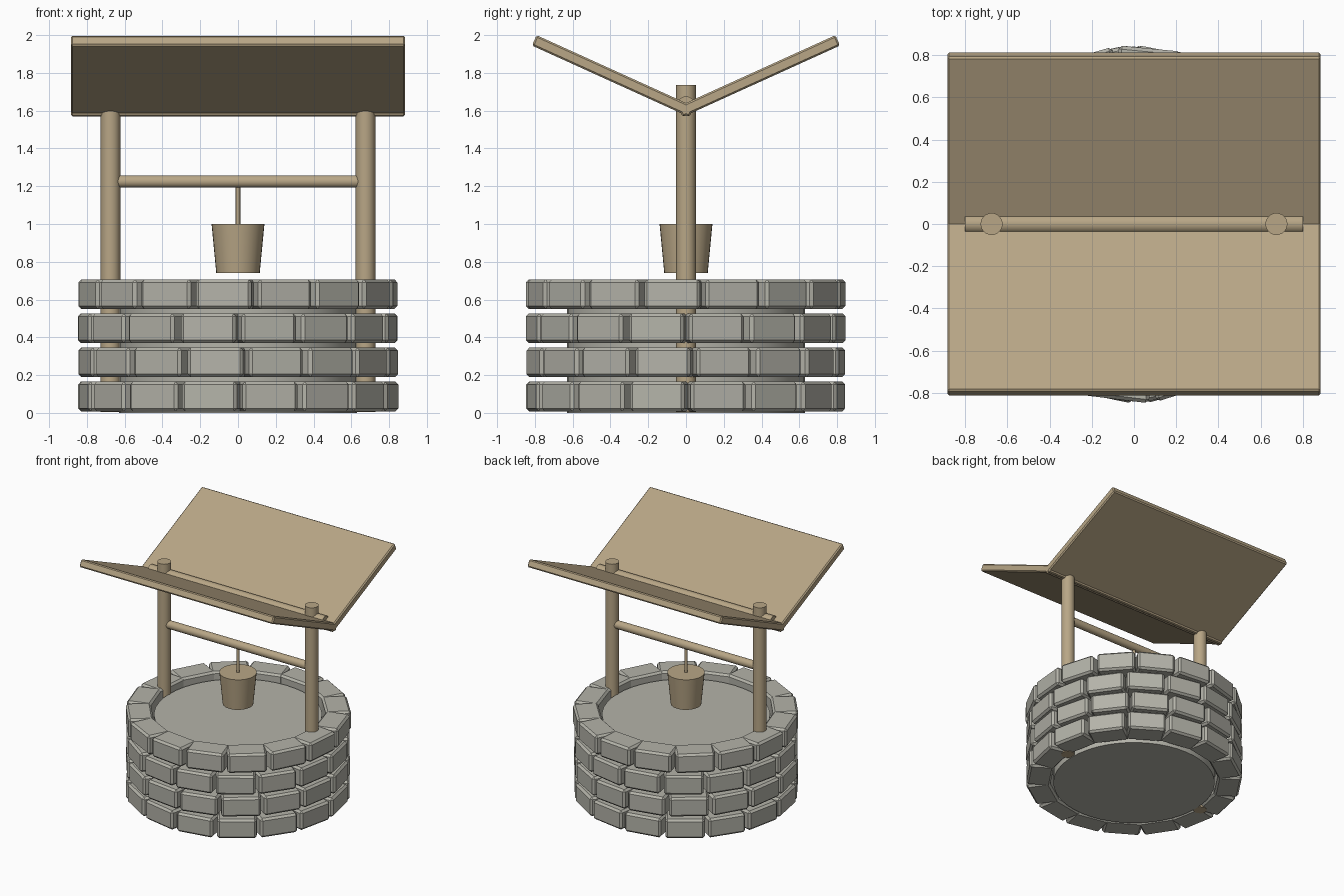
import bpy, bmesh, math, random
from mathutils import Matrix

if "Cube" in bpy.data.objects:
    bpy.data.objects.remove(bpy.data.objects["Cube"])

random.seed(4)


def make_material(name, rgb):
    m = bpy.data.materials.new(name)
    m.diffuse_color = (*rgb, 1)
    m.use_nodes = True
    m.node_tree.nodes["Principled BSDF"].inputs["Base Color"].default_value = m.diffuse_color
    return m


WOOD = make_material("tan wood", (0.479, 0.381, 0.238))
STONE = make_material("grey stone", (0.456, 0.451, 0.397))


def add_object(name, bm, mat, smooth=False):
    me = bpy.data.meshes.new(name)
    bm.to_mesh(me)
    bm.free()
    me.materials.append(mat)
    ob = bpy.data.objects.new(name, me)
    bpy.context.collection.objects.link(ob)
    if smooth:
        bpy.ops.object.select_all(action='DESELECT')
        ob.select_set(True)
        bpy.context.view_layer.objects.active = ob
        bpy.ops.object.shade_smooth_by_angle(angle=math.radians(40))
    return ob


def cone(name, mat, z0, z1, r0, r1, x=0, sides=32):
    """Upright round part from z0 to z1."""
    bm = bmesh.new()
    bmesh.ops.create_cone(bm, cap_ends=True, segments=sides, radius1=r0, radius2=r1,
                          depth=z1 - z0, matrix=Matrix.Translation((x, 0, (z0 + z1) / 2)))
    return add_object(name, bm, mat, True)


def bar(name, half_length, z, r):
    """Round bar lying along x."""
    bm = bmesh.new()
    bmesh.ops.create_cone(bm, cap_ends=True, segments=24, radius1=r, radius2=r,
                          depth=2 * half_length,
                          matrix=Matrix.Translation((0, 0, z)) @ Matrix.Rotation(math.pi / 2, 4, 'Y'))
    return add_object(name, bm, WOOD, True)


def add_box(bm, matrix, size, bevel):
    """Chamfered box merged into bm."""
    part = bmesh.new()
    bmesh.ops.create_cube(part, size=1, matrix=Matrix.Diagonal((*size, 1)))
    bmesh.ops.bevel(part, geom=part.edges[:], offset=bevel, segments=1, affect='EDGES')
    part.transform(matrix)
    tmp = bpy.data.meshes.new("tmp")
    part.to_mesh(tmp)
    part.free()
    bm.from_mesh(tmp)
    bpy.data.meshes.remove(tmp)


# Inner core of the well
cone("well_core", STONE, 0.0, 0.65, 0.63, 0.63, sides=48)

# Four staggered courses of sixteen bricks
COUNT, R_IN, R_OUT = 16, 0.645, 0.835
for row, offset in enumerate((-10.5, -8.5, -11.2, -5.1)):
    bm = bmesh.new()
    z = 0.087 + row * 0.1805
    for i in range(COUNT):
        a = math.radians(offset - 90 + i * 360 / COUNT)
        yaw = math.radians(random.uniform(-2, 2))
        m = (Matrix.Rotation(a, 4, 'Z') @ Matrix.Translation(((R_IN + R_OUT) / 2, 0, z))
             @ Matrix.Rotation(yaw, 4, 'Z'))
        add_box(bm, m, (R_OUT - R_IN, 0.296, 0.157), 0.016)
    add_object(f"brick_course_{row + 1}", bm, STONE)

# Posts, crossbar and ridge beam
for side, x in (("left", -0.675), ("right", 0.675)):
    cone(f"{side}_post", WOOD, 0.004, 1.735, 0.052, 0.052, x)
bar("crossbar", 0.64, 1.225, 0.033)
bar("ridge_beam", 0.80, 1.63, 0.046)

# Two roof boards meeting in a V
tilt = math.atan2(0.378, 0.833)
for name, turn in (("back_roof_board", 0), ("front_roof_board", math.pi)):
    bm = bmesh.new()
    m = (Matrix.Rotation(turn, 4, 'Z') @ Matrix.Translation((0, 0.3865, 1.783))
         @ Matrix.Rotation(tilt, 4, 'X'))
    add_box(bm, m, (1.77, 0.915, 0.06), 0.009)
    add_object(name, bm, WOOD)

# Rope and bucket
cone("rope", WOOD, 0.98, 1.21, 0.012, 0.012, sides=12)
cone("bucket", WOOD, 0.74, 1.0, 0.115, 0.14)
